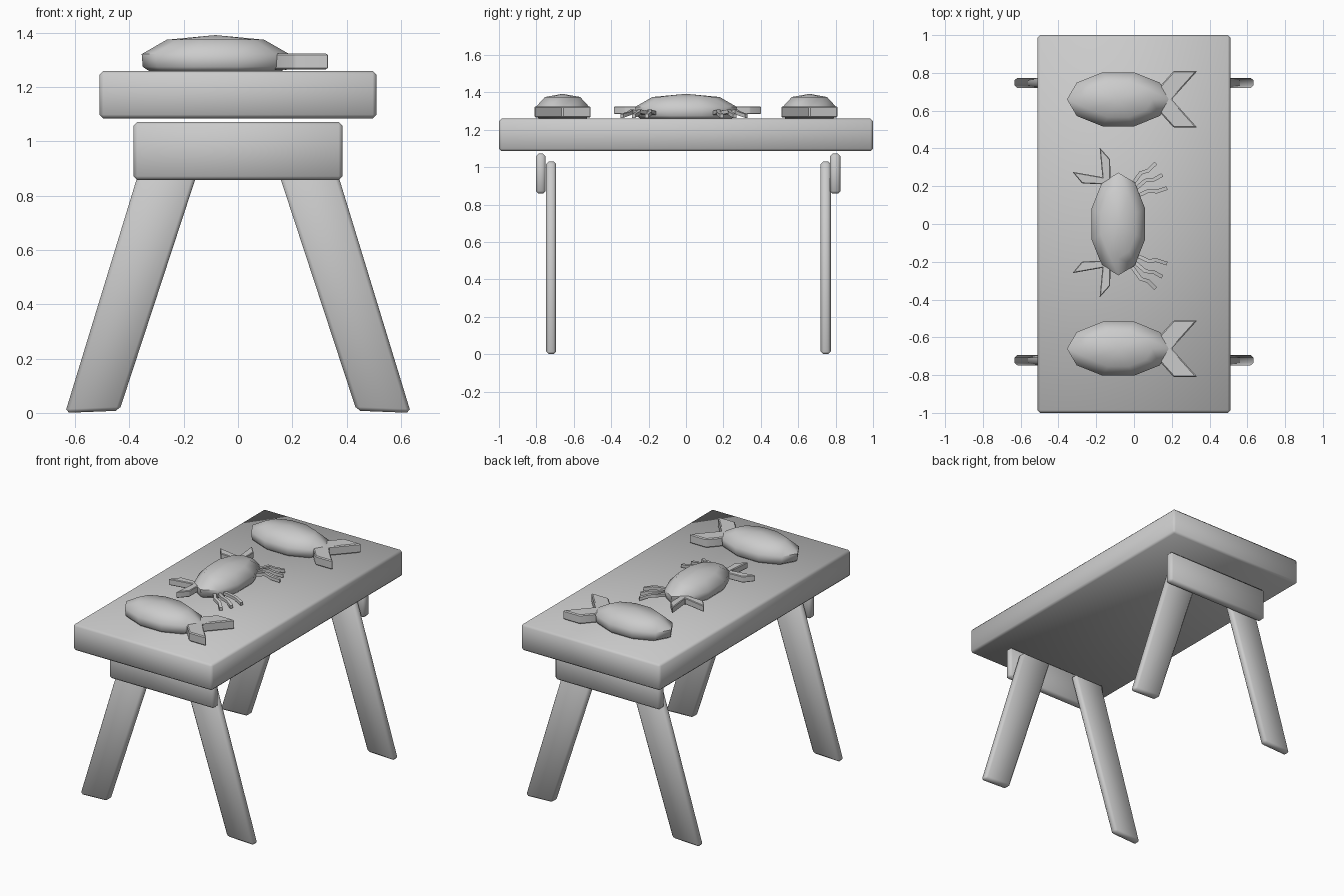
import bpy, bmesh, math
from mathutils import Vector

if "Cube" in bpy.data.objects:
    bpy.data.objects.remove(bpy.data.objects["Cube"])


def finish(name, bm, bevel=0.0, angle=30):
    bmesh.ops.recalc_face_normals(bm, faces=bm.faces)
    if bevel:
        bmesh.ops.bevel(bm, geom=bm.edges[:], offset=bevel, segments=1,
                        affect='EDGES', profile=0.5)
    mesh = bpy.data.meshes.new(name)
    bm.to_mesh(mesh)
    bm.free()
    ob = bpy.data.objects.new(name, mesh)
    bpy.context.collection.objects.link(ob)
    bpy.ops.object.select_all(action='DESELECT')
    ob.select_set(True)
    bpy.context.view_layer.objects.active = ob
    bpy.ops.object.shade_smooth_by_angle(angle=math.radians(angle))
    return ob


def prism(name, pts, lo, hi, upright=False, bevel=0.0, angle=30):
    """Extrude an outline along z, or along y when upright (outline in x, z)."""
    bm = bmesh.new()
    place = (lambda p, h: (p[0], h, p[1])) if upright else (lambda p, h: (p[0], p[1], h))
    face = bm.faces.new([bm.verts.new(place(p, lo)) for p in pts])
    ext = bmesh.ops.extrude_face_region(bm, geom=[face])
    shift = (0, hi - lo, 0) if upright else (0, 0, hi - lo)
    bmesh.ops.translate(bm, vec=shift,
                        verts=[g for g in ext['geom'] if isinstance(g, bmesh.types.BMVert)])
    return finish(name, bm, bevel, angle)


def rect(x, z0, z1):
    return [(-x, z0), (x, z0), (x, z1), (-x, z1)]


def dome(name, cx, cy, length, width, along_y=False):
    """Ten-sided flattened dome used for every animal body."""
    bm = bmesh.new()
    rings = []
    for r, z in [(0.9, 1.26), (0.985, 1.275), (1.0, 1.322), (0.66, 1.375)]:
        ring = []
        for i in range(10):
            a = math.tau * i / 10
            u, v = length * r * math.cos(a), width * r * math.sin(a)
            ring.append(bm.verts.new((cx + v, cy + u, z) if along_y else (cx + u, cy + v, z)))
        rings.append(ring)
    bm.faces.new(rings[0])
    for a, b in zip(rings, rings[1:]):
        for i in range(10):
            j = (i + 1) % 10
            bm.faces.new((a[i], a[j], b[j], b[i]))
    top = bm.verts.new((cx, cy, 1.392))
    for i in range(10):
        bm.faces.new((rings[-1][i], rings[-1][(i + 1) % 10], top))
    return finish(name, bm, angle=60)


def strip(name, path, w, h):
    """Square-section bent bar following a path."""
    bm = bmesh.new()
    pts = [Vector(p) for p in path]
    prev = None
    for i, p in enumerate(pts):
        d = pts[min(i + 1, len(pts) - 1)] - pts[max(i - 1, 0)]
        n = Vector((-d.y, d.x, 0)).normalized() * w / 2
        up = Vector((0, 0, h / 2))
        ring = [bm.verts.new(p + o) for o in (n + up, -n + up, -n - up, n - up)]
        if prev:
            for k in range(4):
                bm.faces.new((prev[k], prev[(k + 1) % 4], ring[(k + 1) % 4], ring[k]))
        if i in (0, len(pts) - 1):
            bm.faces.new(ring)
        prev = ring
    return finish(name, bm)


# Table top
prism("table_top", rect(0.51, 1.085, 1.26), -1.0, 1.0, True, 0.014, 60)

# Cross bars and splayed legs
leg = [(0.637, 0.0), (0.437, 0.008), (0.102, 1.03), (0.322, 1.03)]
for end, bar_y, leg_y in (("front", (-0.803, -0.75), (-0.748, -0.694)),
                          ("back", (0.77, 0.826), (0.72, 0.774))):
    prism(end + "_cross_bar", rect(0.385, 0.858, 1.072), *bar_y, True, 0.014, 60)
    for side, s in (("left", -1), ("right", 1)):
        prism(f"{end}_{side}_leg", [(s * x, z) for x, z in leg], *leg_y, True, 0.014, 60)

# Two fish with forked tails
tail = [(0.12, 0.05), (0.21, 0.15), (0.335, 0.15), (0.20, 0.0),
        (0.335, -0.15), (0.21, -0.15), (0.12, -0.05)]
for end, y in (("front", -0.66), ("back", 0.66)):
    dome(end + "_fish_body", -0.083, y, 0.272, 0.15)
    prism(end + "_fish_tail", [(x, y + v) for x, v in tail], 1.265, 1.325, bevel=0.006)

# Crab body, pincers and walking legs
dome("crab_body", -0.083, 0.0, 0.272, 0.148, True)
pincer = [(-0.182, 0.397), (-0.126, 0.334), (-0.125, 0.20), (-0.275, 0.207),
          (-0.326, 0.268), (-0.167, 0.24)]
walkers = [[(-0.03, 0.19), (0.035, 0.28), (0.075, 0.293), (0.115, 0.332)],
           [(-0.01, 0.18), (0.06, 0.24), (0.105, 0.245), (0.15, 0.27)],
           [(0.0, 0.15), (0.075, 0.185), (0.12, 0.182), (0.175, 0.2)]]
heights = (1.285, 1.298, 1.288, 1.274)
for side, s in (("back", 1), ("front", -1)):
    prism(side + "_crab_pincer", [(x, s * y + 0.008) for x, y in pincer],
          1.283, 1.325, bevel=0.004)
    for n, path in enumerate(walkers):
        strip(f"{side}_crab_leg_{n + 1}",
              [(x, s * y - 0.01, z) for (x, y), z in zip(path, heights)], 0.02, 0.02)
